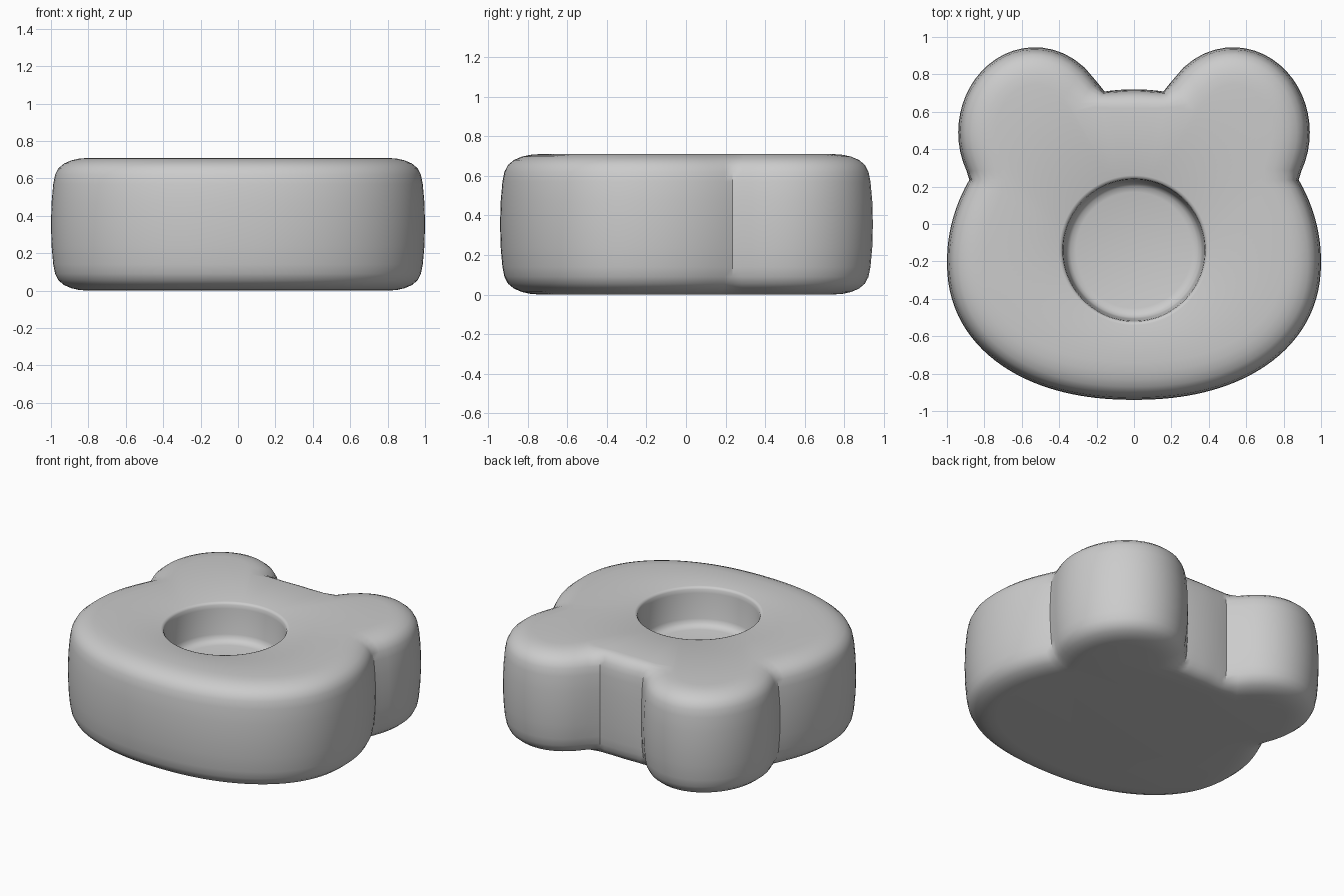
import bpy, bmesh
from math import cos, sin, pi
from mathutils import Vector

if "Cube" in bpy.data.objects:
    bpy.data.objects.remove(bpy.data.objects["Cube"])

N = 144


# Plan shape: wide egg-like body plus two round ears
def inside(x, y):
    dy = y + 0.2
    ry, e = (0.92, 2.0) if dy > 0 else (0.74, 2.2)
    body = abs(x) ** e + abs(dy / ry) ** e < 1
    ear = ((abs(x) - 0.53) / 0.41) ** 2 + ((y - 0.49) / 0.455) ** 2 < 1
    return body or ear


def edge_point(a):
    lo, hi = 0.3, 1.4
    for _ in range(30):
        mid = (lo + hi) / 2
        if inside(mid * cos(a), mid * sin(a)):
            lo = mid
        else:
            hi = mid
    return Vector((lo * cos(a), lo * sin(a)))


angles = [2 * pi * i / N for i in range(N)]
outline = [edge_point(a) for a in angles]

# Softened inward directions, with a tighter round-over in the notch between ears
inward = []
for i in range(N):
    t = outline[(i + 3) % N] - outline[i - 3]
    n = Vector((-t.y, t.x)).normalized()
    notch = abs(outline[i].x) < 0.2 and outline[i].y > 0
    inward.append(n * (0.5 if notch else 1.0))

bm = bmesh.new()


def outer_ring(inset, z):
    return [bm.verts.new((*(p + n * inset), z)) for p, n in zip(outline, inward)]


def hole_ring(r, z):
    return [bm.verts.new((r * cos(a), -0.14 + r * sin(a), z)) for a in angles]


# Rounded outer wall from the base up, then the recess down to its floor
side = [(0.20, 0.0), (0.15, 0.004), (0.11, 0.013), (0.07, 0.03), (0.04, 0.055),
        (0.022, 0.09), (0.012, 0.14), (0.003, 0.24), (0.0, 0.355)]
rings = [outer_ring(d, z) for d, z in side]
rings += [outer_ring(d, 0.71 - z) for d, z in reversed(side[:-1])]
recess = [(0.40, 0.71), (0.388, 0.706), (0.381, 0.695), (0.378, 0.67),
          (0.366, 0.50), (0.358, 0.475), (0.34, 0.458), (0.31, 0.45)]
rings += [hole_ring(r, z) for r, z in recess]

for a, b in zip(rings, rings[1:]):
    for i in range(N):
        j = (i + 1) % N
        bm.faces.new((a[i], a[j], b[j], b[i]))
bm.faces.new(rings[0][::-1])
bm.faces.new(rings[-1])
bmesh.ops.recalc_face_normals(bm, faces=bm.faces)

mesh = bpy.data.meshes.new("eared_holder")
bm.to_mesh(mesh)
bm.free()
holder = bpy.data.objects.new("eared_holder", mesh)
bpy.context.collection.objects.link(holder)
bpy.context.view_layer.objects.active = holder
holder.select_set(True)
bpy.ops.object.shade_smooth_by_angle(angle=0.7)
